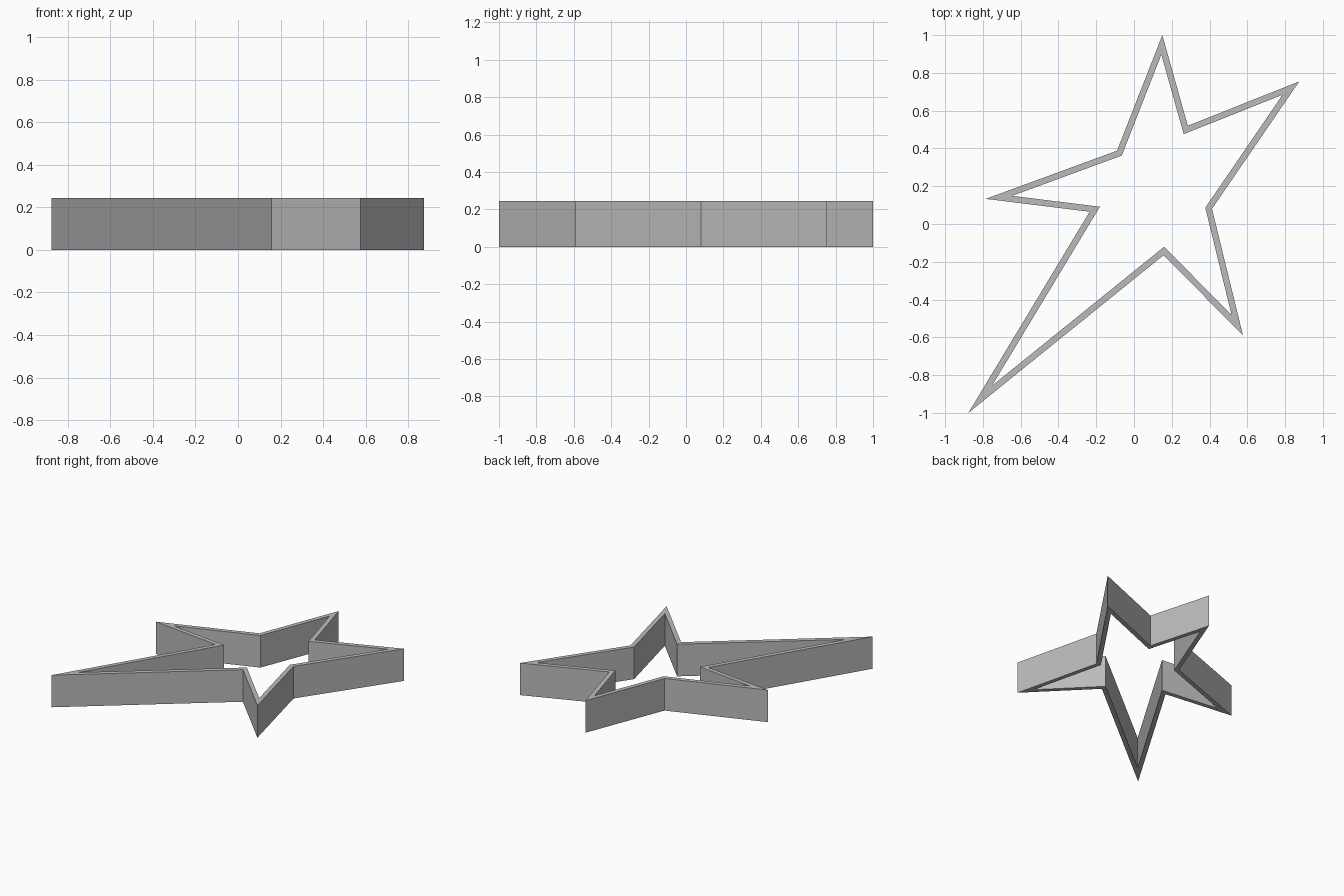
import bpy
import bmesh
from mathutils import Vector

HEIGHT = 0.245
WALL = 0.033

cube = bpy.data.objects.get("Cube")
if cube:
    bpy.data.objects.remove(cube, do_unlink=True)

# Outer outline of the uneven five-pointed star, clockwise from the top tip
outline = [Vector(p) for p in (
    (0.15, 1.0), (0.285, 0.52), (0.875, 0.755), (0.413, 0.08), (0.577, -0.59),
    (0.157, -0.165), (-0.877, -1.0), (-0.235, 0.065), (-0.785, 0.133), (-0.09, 0.388))]


def inset(points, width):
    """Mitred inward offset of a clockwise outline."""
    result = []
    for i, p in enumerate(points):
        a = (p - points[i - 1]).normalized()
        b = (points[(i + 1) % len(points)] - p).normalized()
        na, nb = Vector((a.y, -a.x)), Vector((b.y, -b.x))
        result.append(p + (na + nb) * width / (1 + na.dot(nb)))
    return result


# Plain grey material
grey = bpy.data.materials.new("grey")
grey.use_nodes = True
colour = (0.5, 0.5, 0.5, 1)
grey.diffuse_color = colour
grey.node_tree.nodes["Principled BSDF"].inputs["Base Color"].default_value = colour

# Star-shaped band, open at top and bottom
bm = bmesh.new()
outer = [bm.verts.new((p.x, p.y, 0)) for p in outline]
inner = [bm.verts.new((p.x, p.y, 0)) for p in inset(outline, WALL)]
for i in range(len(outer)):
    j = (i + 1) % len(outer)
    bm.faces.new((outer[i], outer[j], inner[j], inner[i]))
extruded = bmesh.ops.extrude_face_region(bm, geom=bm.faces[:], use_keep_orig=True)
top = [g for g in extruded["geom"] if isinstance(g, bmesh.types.BMVert)]
bmesh.ops.translate(bm, verts=top, vec=(0, 0, HEIGHT))
bmesh.ops.recalc_face_normals(bm, faces=bm.faces[:])

mesh = bpy.data.meshes.new("star_band")
bm.to_mesh(mesh)
bm.free()
mesh.materials.append(grey)
star = bpy.data.objects.new("star_band", mesh)
bpy.context.collection.objects.link(star)
